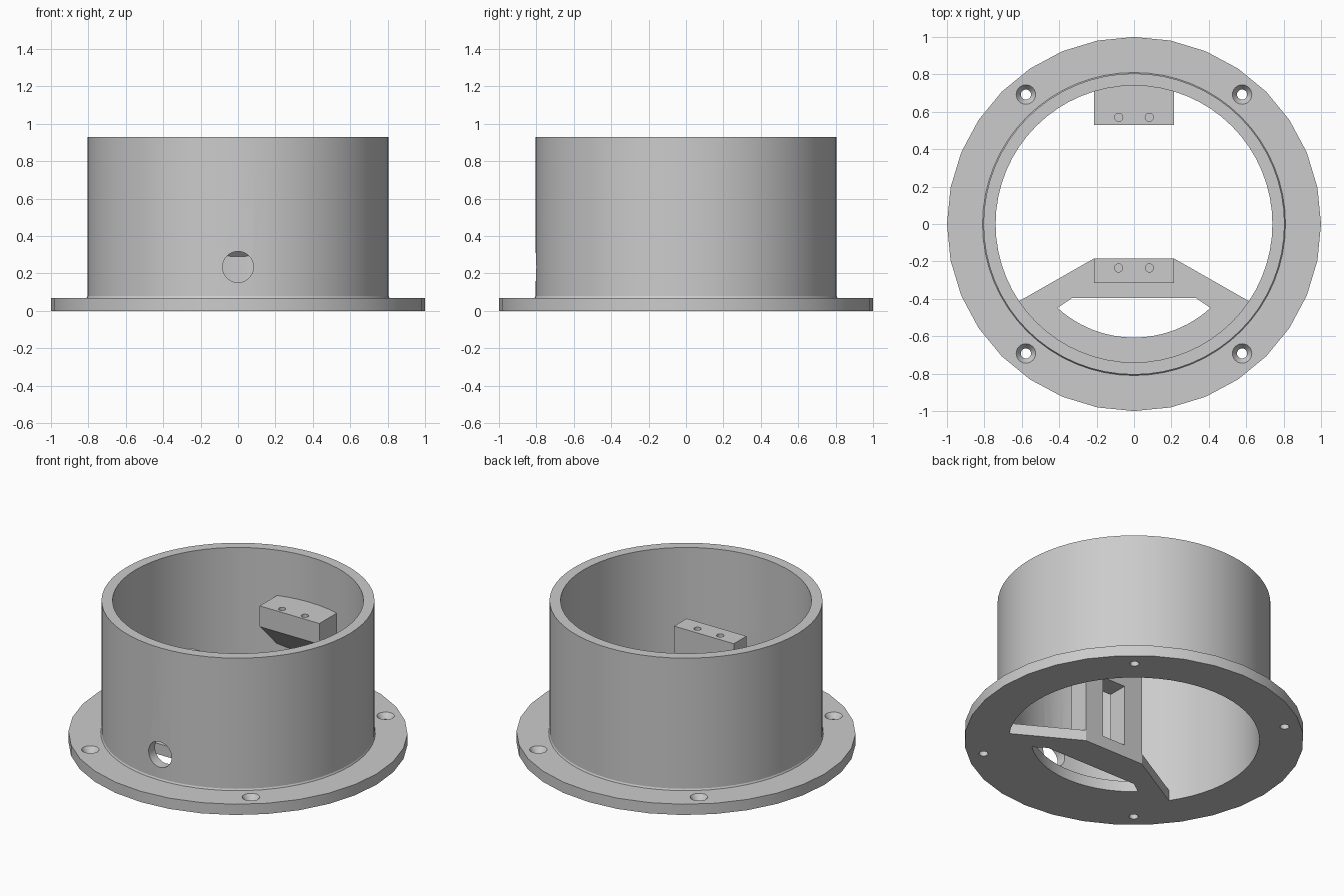
import bpy, bmesh
from math import sin, cos, pi, radians, atan2
from mathutils import Matrix

old = bpy.data.objects.get("Cube")
if old:
    bpy.data.objects.remove(old, do_unlink=True)

GREY = (0.6, 0.6, 0.6, 1)
mat = bpy.data.materials.new("plain grey")
mat.use_nodes = True
mat.diffuse_color = GREY
mat.node_tree.nodes["Principled BSDF"].inputs["Base Color"].default_value = GREY


def finish(name, bm):
    bmesh.ops.recalc_face_normals(bm, faces=bm.faces)
    me = bpy.data.meshes.new(name)
    bm.to_mesh(me)
    bm.free()
    me.materials.append(mat)
    ob = bpy.data.objects.new(name, me)
    bpy.context.collection.objects.link(ob)
    return ob


def lathe(name, profile, sides, closed=True):
    """Spin an (r, z) profile about the z axis."""
    bm = bmesh.new()
    vs = [bm.verts.new((r, 0, z)) for r, z in profile]
    pairs = list(zip(vs, vs[1:])) + ([(vs[-1], vs[0])] if closed else [])
    es = [bm.edges.new(p) for p in pairs]
    bmesh.ops.spin(bm, geom=vs + es, cent=(0, 0, 0), axis=(0, 0, 1),
                   angle=2 * pi, steps=sides)
    bmesh.ops.remove_doubles(bm, verts=bm.verts, dist=1e-5)
    return finish(name, bm)


def prism(name, outline, low, high, along_x=False):
    """Extrude an outline in xy along z, or an outline in yz along x."""
    bm = bmesh.new()
    place = (lambda a, b: (low, a, b)) if along_x else (lambda a, b: (a, b, low))
    face = bm.faces.new([bm.verts.new(place(a, b)) for a, b in outline])
    new = bmesh.ops.extrude_face_region(bm, geom=[face])["geom"]
    d = high - low
    bmesh.ops.translate(bm, vec=(d, 0, 0) if along_x else (0, 0, d),
                        verts=[v for v in new if isinstance(v, bmesh.types.BMVert)])
    return finish(name, bm)


def rect(x0, x1, y0, y1):
    return [(x0, y0), (x1, y0), (x1, y1), (x0, y1)]


def rod(radius, length, x, y, z, sides=32):
    h = length / 2
    ob = lathe("cutter", [(0, -h), (radius, -h), (radius, h), (0, h)], sides, False)
    ob.data.transform(Matrix.Translation((x, y, z)))
    return ob


def cut(ob, cutters):
    for c in cutters:
        c.hide_render = True
        mod = ob.modifiers.new("cut", 'BOOLEAN')
        mod.operation, mod.solver, mod.object = 'DIFFERENCE', 'EXACT', c
        bpy.context.view_layer.objects.active = ob
        bpy.ops.object.modifier_apply(modifier=mod.name)
        bpy.data.objects.remove(c, do_unlink=True)


def arc(radius, start, n=24):
    """Front arc, from the left side round to its mirror on the right."""
    end = -pi - start
    angles = [start + (end - start) * i / n for i in range(n + 1)]
    return [(radius * cos(a), radius * sin(a)) for a in angles]


THICK, TOP, BLOCK_TOP, HALF = 0.07, 0.93, 0.635, 0.215
BORE, WALL = 0.74, 0.805

# Mounting flange with four countersunk holes
flange = lathe("flange", [(0.775, 0), (1, 0), (1, THICK), (0.775, THICK)], 32)
sinks = []
for sx in (-1, 1):
    for sy in (-1, 1):
        c = lathe("cutter", [(0, -0.1), (0.027, -0.1), (0.027, 0.035),
                             (0.052, THICK), (0.052, 0.1), (0, 0.1)], 24, False)
        c.data.transform(Matrix.Translation((sx * 0.578, sy * 0.692, 0)))
        sinks.append(c)
cut(flange, sinks)

# Tube wall with a round port through the front
wall = lathe("tube_wall", [(BORE, 0), (WALL, 0), (WALL + 0.005, THICK), (WALL, 0.08),
                           (WALL, TOP), (BORE, TOP)], 64)
port = rod(0.083, 0.4, 0, 0, 0)
port.data.transform(Matrix.Translation((0, -0.8, 0.235)) @ Matrix.Rotation(pi / 2, 4, 'X'))
cut(wall, [port])

# Floor plate across the front, with a curved opening
plate = prism("floor_plate", [(-HALF, -0.185), (HALF, -0.185)]
              + arc(0.772, atan2(-0.43, 0.645)), 0, THICK)
opening = prism("cutter", [(-0.33, -0.395), (0.33, -0.395)]
                + arc(0.607, atan2(-0.45, 0.41)), -0.1, 0.2)
cut(plate, [opening])

# Front post with a window and two blind screw holes
post = prism("front_post", rect(-HALF, HALF, -0.315, -0.185), 0, BLOCK_TOP)
window = prism("cutter", rect(-0.083, 0.083, -0.5, 0), 0.08, 0.48)
cut(post, [window] + [rod(0.022, 0.2, s * 0.082, -0.235, BLOCK_TOP, 20) for s in (-1, 1)])

# Back bracket with a sloped underside and two blind screw holes
bracket = prism("back_bracket", [(0.53, BLOCK_TOP), (0.53, 0.5), (0.76, 0.27),
                                 (0.76, BLOCK_TOP)], -HALF, HALF, along_x=True)
cut(bracket, [rod(0.022, 0.2, s * 0.082, 0.57, BLOCK_TOP, 20) for s in (-1, 1)])

# Smooth the round faces, keep the corners sharp
for ob in (flange, wall, plate, post, bracket):
    bpy.ops.object.select_all(action='DESELECT')
    ob.select_set(True)
    bpy.context.view_layer.objects.active = ob
    bpy.ops.object.shade_smooth_by_angle(angle=radians(25))
